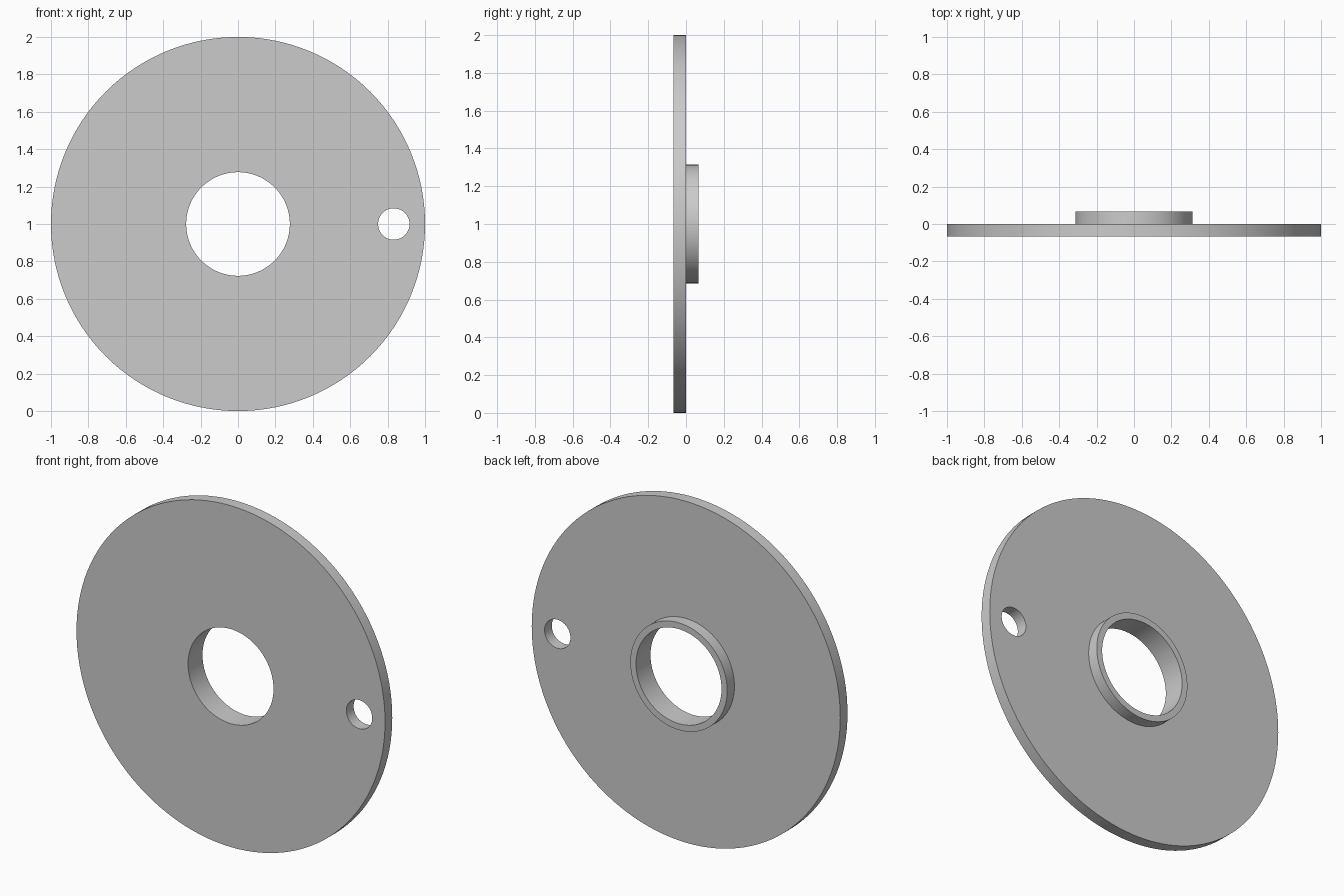
import bpy
import bmesh
from math import pi, radians
from mathutils import Vector

if "Cube" in bpy.data.objects:
    bpy.data.objects.remove(bpy.data.objects["Cube"], do_unlink=True)

OUTER, COLLAR, BORE = 1.0, 0.314, 0.277
THICK = 0.067
HOLE_X, HOLE_R = 0.833, 0.084
CENTRE = Vector((0, 0, 1))

grey = bpy.data.materials.new("plain_grey")
grey.use_nodes = True
colour = (0.6, 0.6, 0.6, 1)
grey.diffuse_color = colour
grey.node_tree.nodes["Principled BSDF"].inputs["Base Color"].default_value = colour


def lathe(name, profile, centre, steps):
    """Revolve a closed (radius, y) profile around the y axis."""
    bm = bmesh.new()
    verts = [bm.verts.new((r, y, 0)) for r, y in profile]
    edges = [bm.edges.new((v, verts[i - 1])) for i, v in enumerate(verts)]
    bmesh.ops.spin(bm, geom=verts + edges, cent=(0, 0, 0), axis=(0, 1, 0),
                   angle=2 * pi, steps=steps, use_merge=True)
    bmesh.ops.remove_doubles(bm, verts=bm.verts[:], dist=1e-5)
    bmesh.ops.recalc_face_normals(bm, faces=bm.faces[:])
    bmesh.ops.translate(bm, verts=bm.verts[:], vec=centre)
    mesh = bpy.data.meshes.new(name)
    bm.to_mesh(mesh)
    bm.free()
    mesh.materials.append(grey)
    obj = bpy.data.objects.new(name, mesh)
    bpy.context.collection.objects.link(obj)
    return obj


# Disc with a central bore and a raised collar on the back
disc = lathe("flanged_disc", [
    (BORE, -THICK), (OUTER, -THICK), (OUTER, 0),
    (COLLAR, 0), (COLLAR, THICK), (BORE, THICK),
], CENTRE, 128)

# Small pin hole near the left edge
bpy.ops.mesh.primitive_cylinder_add(
    vertices=64, radius=HOLE_R, depth=4 * THICK,
    location=CENTRE + Vector((HOLE_X, 0, 0)), rotation=(pi / 2, 0, 0))
cutter = bpy.context.object
cutter.name = "pin_hole_cutter"
cutter.data.materials.append(grey)
cutter.hide_render = True

bpy.ops.object.select_all(action="DESELECT")
disc.select_set(True)
bpy.context.view_layer.objects.active = disc
cut = disc.modifiers.new("pin_hole", "BOOLEAN")
cut.operation = "DIFFERENCE"
cut.solver = "EXACT"
cut.object = cutter
bpy.ops.object.modifier_apply(modifier=cut.name)
bpy.data.objects.remove(cutter, do_unlink=True)

# Smooth round walls, crisp rims
bpy.ops.object.shade_smooth_by_angle(angle=radians(30))
